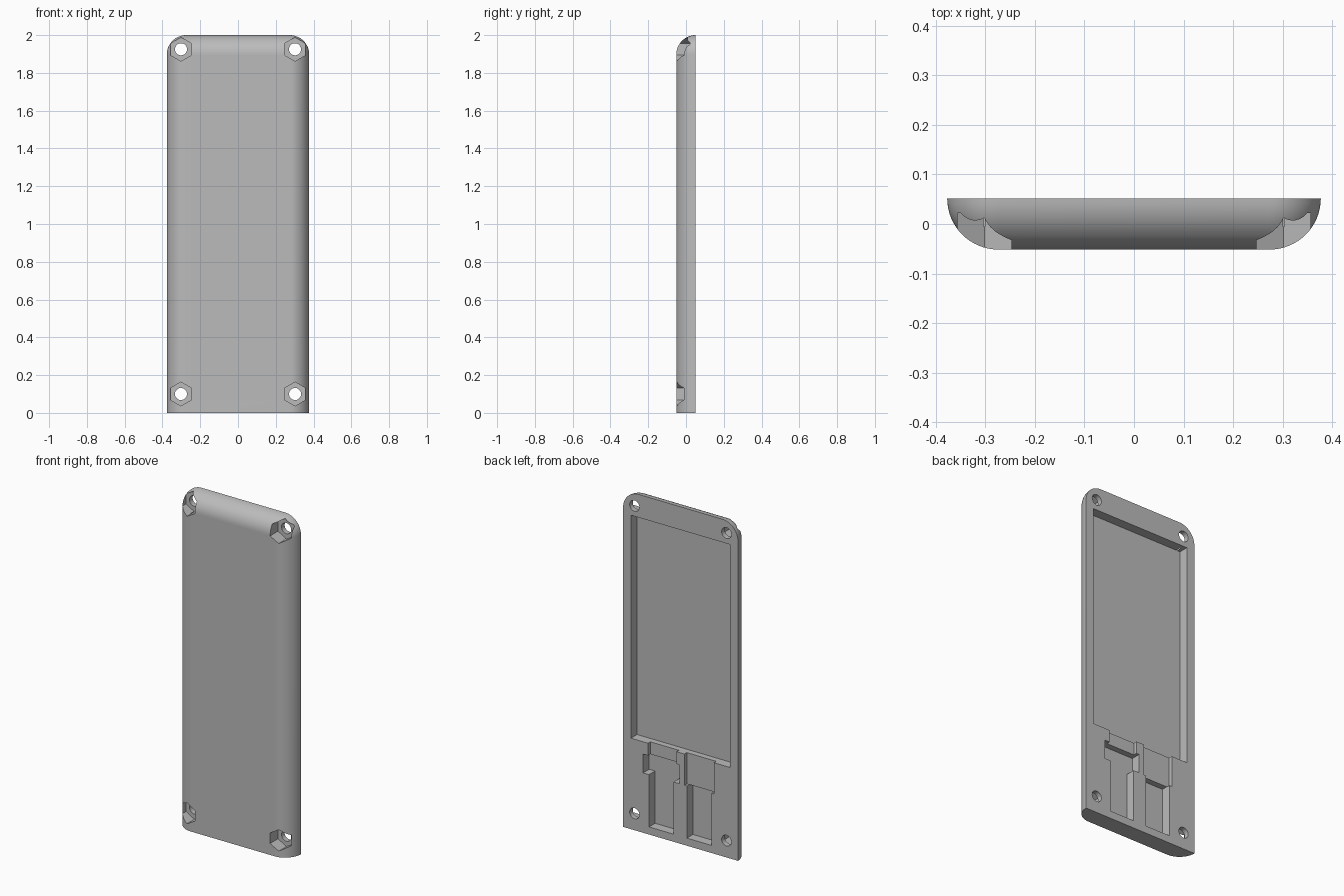
import bpy, bmesh
from math import sin, cos, pi

if "Cube" in bpy.data.objects:
    bpy.data.objects.remove(bpy.data.objects["Cube"], do_unlink=True)

HALF_W, BACK, ROUND = 0.377, 0.0515, 0.103
CORE_X, CORE_Z = HALF_W - ROUND, 2 - ROUND
STEPS = 16

grey = bpy.data.materials.new("plain grey")
grey.use_nodes = True
grey.diffuse_color = (0.5, 0.5, 0.5, 1)
grey.node_tree.nodes["Principled BSDF"].inputs["Base Color"].default_value = (0.5, 0.5, 0.5, 1)


def make_object(name, bm):
    bmesh.ops.recalc_face_normals(bm, faces=bm.faces[:])
    mesh = bpy.data.meshes.new(name)
    bm.to_mesh(mesh)
    bm.free()
    mesh.materials.append(grey)
    obj = bpy.data.objects.new(name, mesh)
    bpy.context.scene.collection.objects.link(obj)
    return obj


def prism(name, outline, y0, y1):
    """Extrude an (x, z) outline from y0 to y1."""
    bm = bmesh.new()
    face = bm.faces.new([bm.verts.new((x, y0, z)) for x, z in outline])
    ext = bmesh.ops.extrude_face_region(bm, geom=[face])["geom"]
    verts = [v for v in ext if isinstance(v, bmesh.types.BMVert)]
    bmesh.ops.translate(bm, vec=(0, y1 - y0, 0), verts=verts)
    return make_object(name, bm)


def box(x0, x1, z0, z1):
    return [(x0, z0), (x1, z0), (x1, z1), (x0, z1)]


def circle(x, z, r, n):
    return [(x + r * sin(2 * pi * i / n), z + r * cos(2 * pi * i / n)) for i in range(n)]


# Shell: stacked outlines, rounded toward the front on the sides and top
bm = bmesh.new()
rings = []
for k in range(STEPS + 1):
    a = k / STEPS * pi / 2
    r, y = ROUND * cos(a), BACK - ROUND * sin(a)
    pts = [(CORE_X + r, 0)]
    for side, start in ((1, 0), (-1, pi / 2)):
        for i in range(STEPS + 1):
            t = start + i / STEPS * pi / 2
            pts.append((side * CORE_X + r * cos(t), CORE_Z + r * sin(t)))
    pts.append((-CORE_X - r, 0))
    rings.append([bm.verts.new((x, y, z)) for x, z in pts])
for lower, upper in zip(rings, rings[1:]):
    for i in range(len(lower)):
        j = (i + 1) % len(lower)
        bm.faces.new((lower[i], lower[j], upper[j], upper[i]))
bm.faces.new(rings[0])
bm.faces.new(rings[-1])
bmesh.ops.remove_doubles(bm, verts=bm.verts[:], dist=1e-5)
shell = make_object("case_shell", bm)

# Recesses in the back
OUT = BACK + 0.05
DEEP, SHALLOW = BACK - 0.057, BACK - 0.022
plug = [(0.045, 0.045), (0.207, 0.045), (0.207, 0.355), (0.246, 0.355),
        (0.246, 0.467), (0.007, 0.467), (0.007, 0.355), (0.045, 0.355)]
cutters = [
    prism("main_pocket", box(-0.325, 0.325, 0.54, 1.863), DEEP, OUT),
    prism("left_plug_pocket", plug, DEEP, OUT),
    prism("left_neck", box(0.026, 0.213, 0.45, 0.56), SHALLOW, OUT),
    prism("right_slot", box(-0.22, -0.026, 0.354, 0.56), SHALLOW, OUT),
    prism("right_plug_pocket", box(-0.203, -0.042, 0.045, 0.355), DEEP, OUT),
]

# Screw holes with hexagonal nut pockets in the front
for x in (-0.302, 0.302):
    for z in (0.1, 1.925):
        cutters.append(prism("nut_pocket", circle(x, z, 0.063, 6), -0.2, 0.022))
        cutters.append(prism("screw_hole", circle(x, z, 0.032, 32), -0.2, 0.2))

bpy.ops.object.select_all(action="DESELECT")
bpy.context.view_layer.objects.active = shell
shell.select_set(True)
for cutter in cutters:
    mod = shell.modifiers.new(cutter.name, "BOOLEAN")
    mod.operation, mod.solver, mod.object = "DIFFERENCE", "EXACT", cutter
    bpy.ops.object.modifier_apply(modifier=mod.name)
    bpy.data.objects.remove(cutter, do_unlink=True)

bpy.ops.object.shade_smooth_by_angle(angle=pi / 6)
